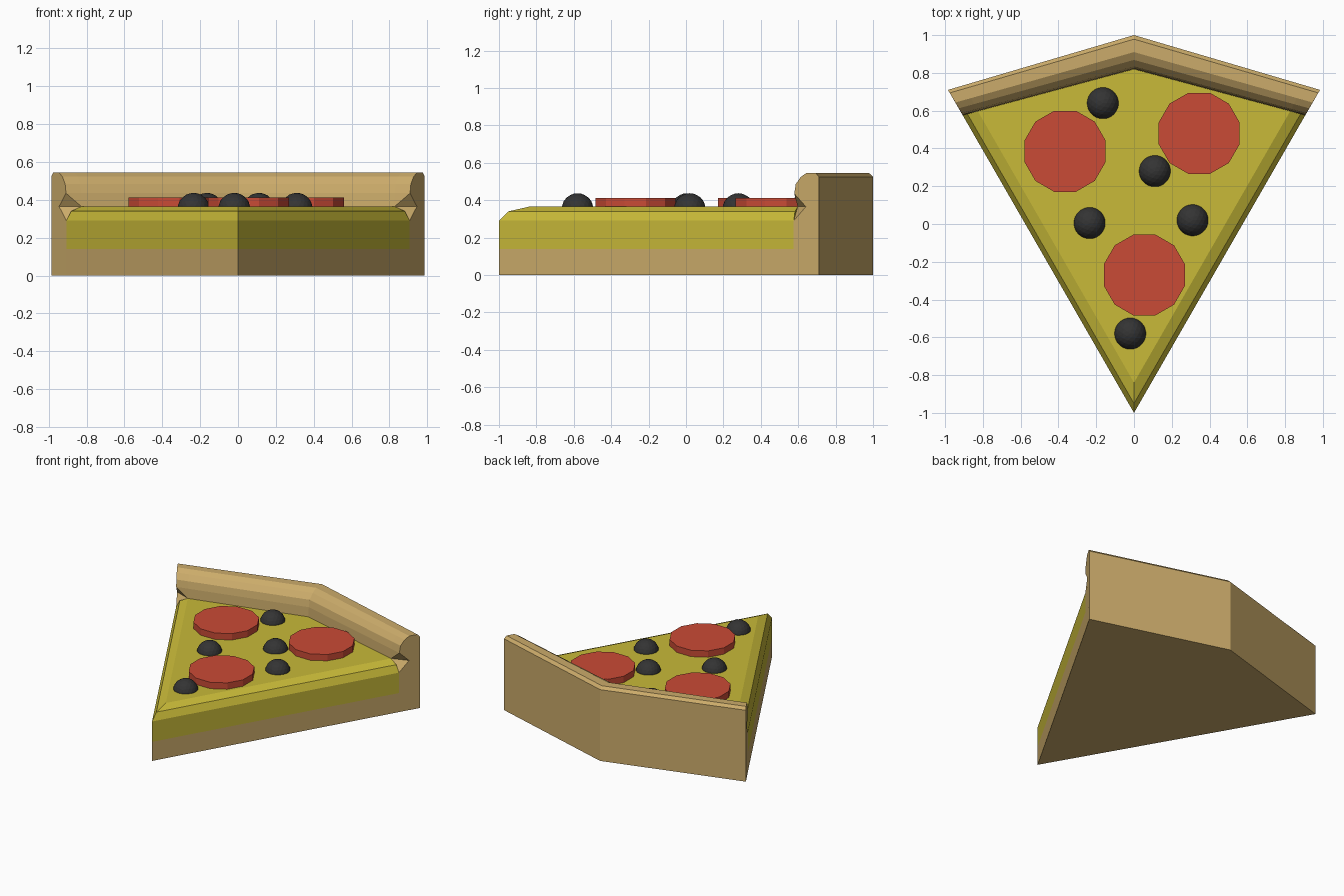
import bpy, bmesh
from mathutils import Vector

cube = bpy.data.objects.get("Cube")
if cube:
    bpy.data.objects.remove(cube)


def material(name, rgb):
    mat = bpy.data.materials.new(name)
    mat.use_nodes = True
    mat.diffuse_color = (*rgb, 1)
    mat.node_tree.nodes["Principled BSDF"].inputs["Base Color"].default_value = (*rgb, 1)
    return mat


DOUGH = material("baked dough", (0.60, 0.41, 0.145))
CHEESE = material("yellow cheese", (0.58, 0.49, 0.04))
SALAMI = material("red salami", (0.59, 0.07, 0.037))
OLIVE = material("black olive", (0.034, 0.034, 0.034))


def finish(bm, name, mat, location=(0, 0, 0)):
    bmesh.ops.recalc_face_normals(bm, faces=bm.faces)
    mesh = bpy.data.meshes.new(name)
    bm.to_mesh(mesh)
    bm.free()
    mesh.materials.append(mat)
    obj = bpy.data.objects.new(name, mesh)
    obj.location = location
    bpy.context.collection.objects.link(obj)
    return obj


def loft(bm, rings, caps):
    """Bridge closed rings of points; caps lists the rings to fill."""
    vs = [[bm.verts.new(p) for p in ring] for ring in rings]
    n = len(vs[0])
    for a, b in zip(vs, vs[1:]):
        for i in range(n):
            j = (i + 1) % n
            bm.faces.new((a[i], a[j], b[j], b[i]))
    for c in caps:
        bm.faces.new(vs[c])
    return vs


# Wedge outline in front of the crust, moved inward along its two long sides
def wedge(z, inset=0):
    x = 0.907 - inset
    y = 0.82 - 0.269 * x
    return [(0, 2 * inset - 1, z), (x, y, z), (0, 0.82, z), (-x, y, z)]


bm = bmesh.new()
loft(bm, [wedge(0), wedge(0.14)], (0, -1))
finish(bm, "dough_base", DOUGH)

bm = bmesh.new()
loft(bm, [wedge(0.14), wedge(0.29), wedge(0.34, 0.025), wedge(0.365, 0.08)], (0, -1))
finish(bm, "cheese_layer", CHEESE)

# Crust: rounded profile (depth fraction, height) swept from the middle to one end
PROFILE = [(0, 0), (0, 0.29), (0, 0.365), (0.02, 0.435), (0.08, 0.485), (0.27, 0.523),
           (0.5, 0.545), (0.88, 0.545), (1, 0.525), (1, 0)]
NOTCH = 2


def crust_section(s):
    front = Vector((0.907 * s, 0.82 - 0.244 * s, 0))
    back = Vector((0.985 * s, 1 - 0.29 * s, 0))
    return [front.lerp(back, u) + Vector((0, 0, z)) for u, z in PROFILE]


end = crust_section(1)
end[NOTCH] += Vector((0.038, 0.065, 0))
bm = bmesh.new()
sections = loft(bm, [crust_section(0), crust_section(0.912), end], (-1,))
# Fold the notch facets at the end of the crust
notch = sections[-1][NOTCH]
for loop in list(notch.link_loops):
    if len(loop.face.verts) == 4:
        bmesh.utils.face_split(loop.face, loop.link_loop_prev.vert, loop.link_loop_next.vert)
crust = finish(bm, "crust", DOUGH)
mirror = crust.modifiers.new("Mirror", "MIRROR")
mirror.use_axis[0] = True

# Salami slices
for k, (x, y) in enumerate([(-0.365, 0.385), (0.345, 0.48), (0.055, -0.27)]):
    bm = bmesh.new()
    bmesh.ops.create_cone(bm, cap_ends=True, segments=12, radius1=0.222, radius2=0.222, depth=0.07)
    slice_obj = finish(bm, f"salami_slice_{k + 1}", SALAMI, (x, y, 0.377))
    slice_obj.rotation_euler.z = 0.26

# Olives, half sunk in the cheese
for k, (x, y) in enumerate([(-0.165, 0.64), (0.11, 0.28), (-0.235, 0.005), (0.31, 0.02), (-0.02, -0.58)]):
    bm = bmesh.new()
    bmesh.ops.create_icosphere(bm, subdivisions=3, radius=0.085)
    finish(bm, f"olive_{k + 1}", OLIVE, (x, y, 0.352))
